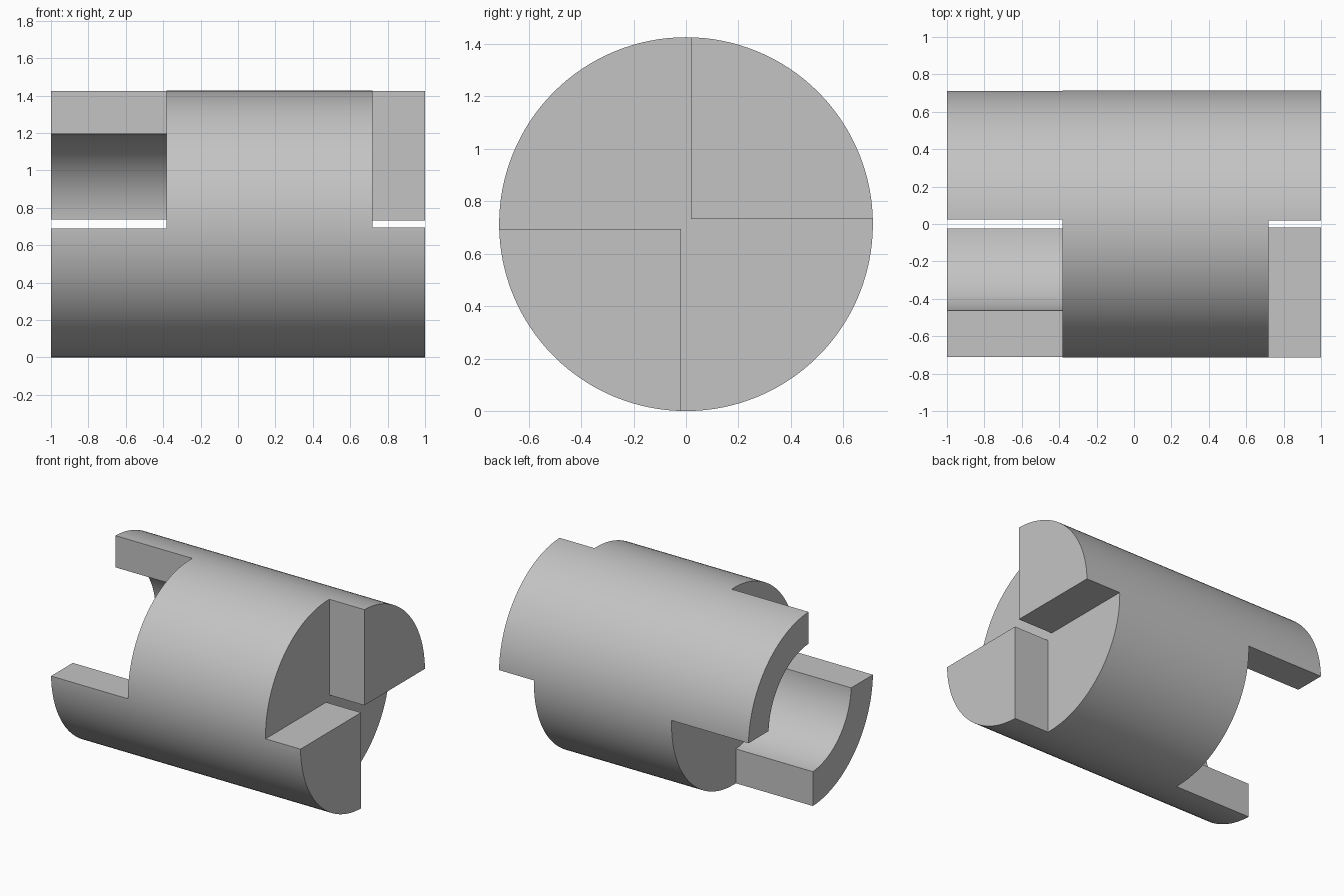
import bpy, bmesh, math
from mathutils import Matrix

cube = bpy.data.objects.get("Cube")
if cube:
    bpy.data.objects.remove(cube, do_unlink=True)

RADIUS = 0.713

grey = bpy.data.materials.new("light_grey")
grey.use_nodes = True
grey.diffuse_color = (0.55, 0.55, 0.55, 1)
grey.node_tree.nodes["Principled BSDF"].inputs["Base Color"].default_value = (0.55, 0.55, 0.55, 1)


def make_object(name, bm):
    bmesh.ops.recalc_face_normals(bm, faces=bm.faces)
    mesh = bpy.data.meshes.new(name)
    bm.to_mesh(mesh)
    bm.free()
    mesh.materials.append(grey)
    obj = bpy.data.objects.new(name, mesh)
    bpy.context.collection.objects.link(obj)
    return obj


def arc(radius, gap, turn, steps):
    """Quarter arc held back from the axes by the gap."""
    inset = math.asin(gap / radius)
    span = math.pi / 2 - 2 * inset
    return [(radius * math.cos(a), radius * math.sin(a))
            for a in (turn + inset + span * i / max(steps, 1) for i in range(steps + 1))]


def jaw_cutter(name, x0, x1, gap, upper_bore=None, lower_bore=None):
    """Removes everything at one end but two opposite quarter jaws."""
    corner = gap * math.sqrt(2)
    lower = arc(lower_bore or corner, gap, math.pi, 32 if lower_bore else 0)
    upper = arc(upper_bore or corner, gap, 0, 32 if upper_bore else 0)
    outline = [(gap, 1), (-1, 1), (-1, -gap)] + lower + [(-gap, -1), (1, -1), (1, gap)] + upper
    bm = bmesh.new()
    face = bm.faces.new([bm.verts.new((x0, y, z + RADIUS)) for y, z in outline])
    result = bmesh.ops.extrude_face_region(bm, geom=[face])
    moved = [v for v in result["geom"] if isinstance(v, bmesh.types.BMVert)]
    bmesh.ops.translate(bm, verts=moved, vec=(x1 - x0, 0, 0))
    return make_object(name, bm)


# Round body lying along x
bm = bmesh.new()
bmesh.ops.create_cone(bm, cap_ends=True, segments=128, radius1=RADIUS, radius2=RADIUS, depth=2,
                      matrix=Matrix.Translation((0, 0, RADIUS)) @ Matrix.Rotation(math.pi / 2, 4, "Y"))
body = make_object("coupling_body", bm)

# Solid jaws at one end, hollow jaws at the other
cutters = [
    jaw_cutter("solid_jaw_cutter", 0.72, 1.2, 0.019),
    jaw_cutter("hollow_jaw_cutter", -1.2, -0.383, 0.024, upper_bore=0.483, lower_bore=0.464),
]
bpy.context.view_layer.objects.active = body
for cutter in cutters:
    cutter.hide_render = True
    mod = body.modifiers.new("cut", "BOOLEAN")
    mod.operation = "DIFFERENCE"
    mod.solver = "EXACT"
    mod.object = cutter
    bpy.ops.object.modifier_apply(modifier=mod.name)
    bpy.data.objects.remove(cutter, do_unlink=True)

bpy.ops.object.select_all(action="DESELECT")
body.select_set(True)
bpy.ops.object.shade_smooth_by_angle(angle=math.radians(30))
